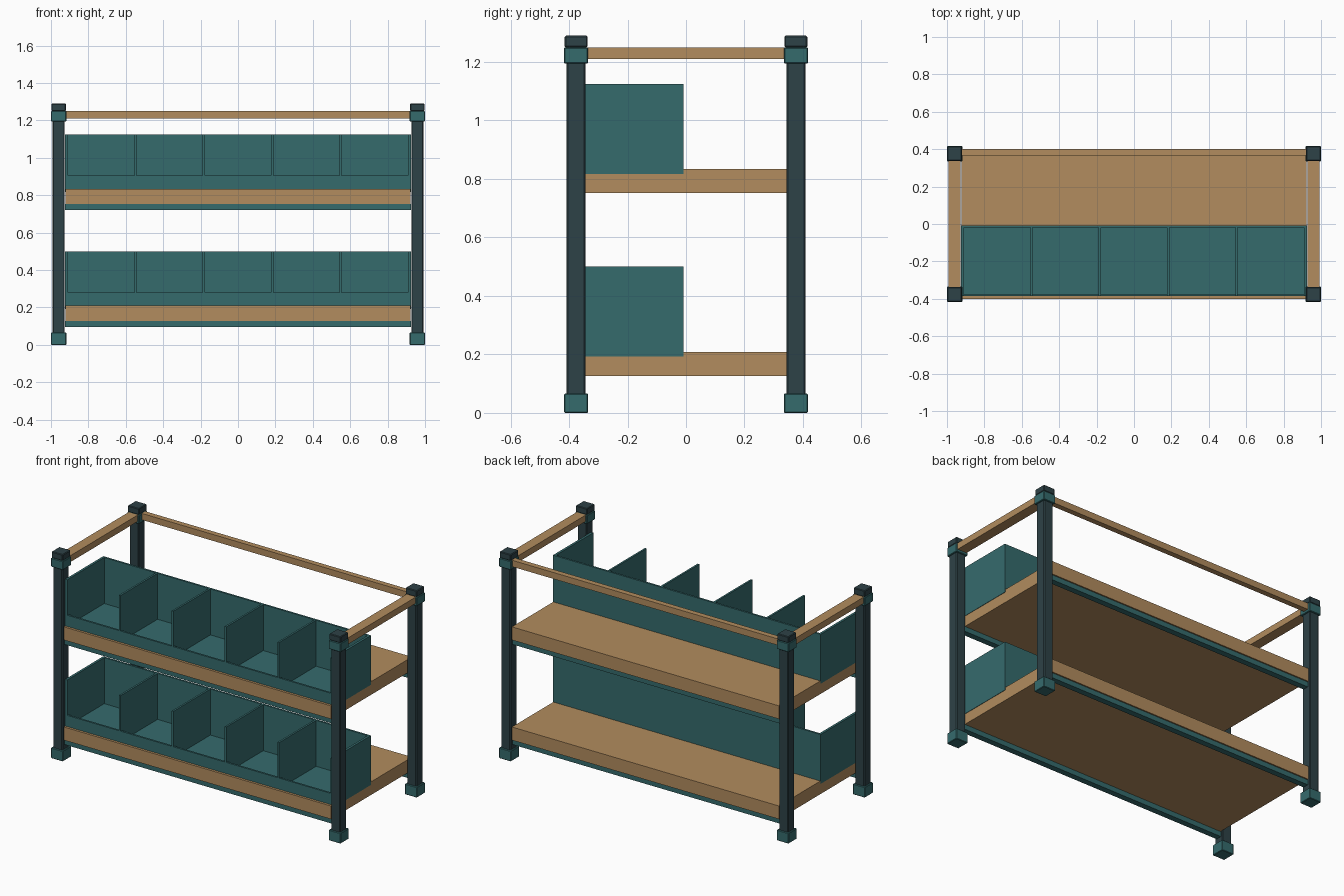
import bpy, bmesh
from mathutils import Vector

if "Cube" in bpy.data.objects:
    bpy.data.objects.remove(bpy.data.objects["Cube"])


def material(name, rgb):
    m = bpy.data.materials.new(name)
    m.diffuse_color = (*rgb, 1)
    m.use_nodes = True
    m.node_tree.nodes["Principled BSDF"].inputs["Base Color"].default_value = m.diffuse_color
    return m


SLATE = material("dark slate", (0.027, 0.054, 0.063))
TEAL = material("teal", (0.036, 0.146, 0.152))
WOOD = material("light wood", (0.445, 0.262, 0.112))


def box(name, lo, hi, mat, bevel=0.0):
    """Axis-aligned box between two corners, with optional chamfered edges."""
    lo, hi = Vector(lo), Vector(hi)
    bm = bmesh.new()
    bmesh.ops.create_cube(bm, size=1)
    for v in bm.verts:
        v.co = Vector([(lo[i] + hi[i]) / 2 + v.co[i] * (hi[i] - lo[i]) for i in range(3)])
    if bevel:
        bmesh.ops.bevel(bm, geom=bm.edges[:], offset=bevel, segments=1,
                        affect='EDGES', profile=0.5)
    me = bpy.data.meshes.new(name)
    bm.to_mesh(me)
    bm.free()
    me.materials.append(mat)
    ob = bpy.data.objects.new(name, me)
    bpy.context.collection.objects.link(ob)
    return ob


PX, PY = 0.959, 0.376  # post centres


def post_part(name, sx, sy, half, z0, z1, mat, bevel):
    box(name, (sx * PX - half, sy * PY - half, z0),
        (sx * PX + half, sy * PY + half, z1), mat, bevel)


# four corner posts with feet, collars and caps
for sx, side in ((-1, "left"), (1, "right")):
    for sy, end in ((-1, "front"), (1, "back")):
        tag = f"{end}_{side}"
        post_part(f"foot_{tag}", sx, sy, 0.041, 0.0, 0.066, TEAL, 0.003)
        post_part(f"post_{tag}", sx, sy, 0.0325, 0.05, 1.23, SLATE, 0.005)
        post_part(f"collar_{tag}", sx, sy, 0.041, 1.195, 1.25, TEAL, 0.003)
        post_part(f"cap_{tag}", sx, sy, 0.039, 1.25, 1.29, SLATE, 0.004)
    # top side rail
    box(f"top_rail_{side}", (sx * PX - 0.032, -0.345, 1.21),
        (sx * PX + 0.032, 0.345, 1.25), WOOD)

# top back rail
box("top_rail_back", (-0.925, 0.366, 1.21), (0.925, 0.4, 1.25), WOOD)

# two shelves, each with edge strips below and a row of five bins
W = 0.9245   # half width of the bin row
PITCH = 0.365
Y0, Y1, T = -0.385, -0.008, 0.012
for level, z in (("lower", 0.0), ("upper", 0.625)):
    box(f"shelf_{level}", (-0.922, -0.4, z + 0.127), (0.922, 0.4, z + 0.209), WOOD)
    for sy, end in ((-1, "front"), (1, "back")):
        ys = sorted((sy * 0.355, sy * 0.392))
        box(f"shelf_strip_{end}_{level}", (-0.925, ys[0], z + 0.096),
            (0.925, ys[1], z + 0.128), TEAL)
    # bin floor, back and front lip
    box(f"bin_floor_{level}", (-W, Y0, z + 0.192), (W, Y1, z + 0.213), TEAL)
    box(f"bin_back_{level}", (-W, Y1 - T, z + 0.2), (W, Y1, z + 0.5), TEAL)
    box(f"bin_lip_{level}", (-W, Y0, z + 0.2), (W, Y0 + T, z + 0.279), TEAL)
    # dividers and end walls
    for i in range(6):
        x = (i - 2.5) * PITCH * 1.0
        x0, x1 = x * 1.0 - T / 2, x + T / 2
        if i == 0:
            x0, x1 = -W, -W + 0.015
        if i == 5:
            x0, x1 = W - 0.015, W
        box(f"bin_wall_{level}_{i + 1}", (x0, Y0, z + 0.2), (x1, Y1, z + 0.5), TEAL)
